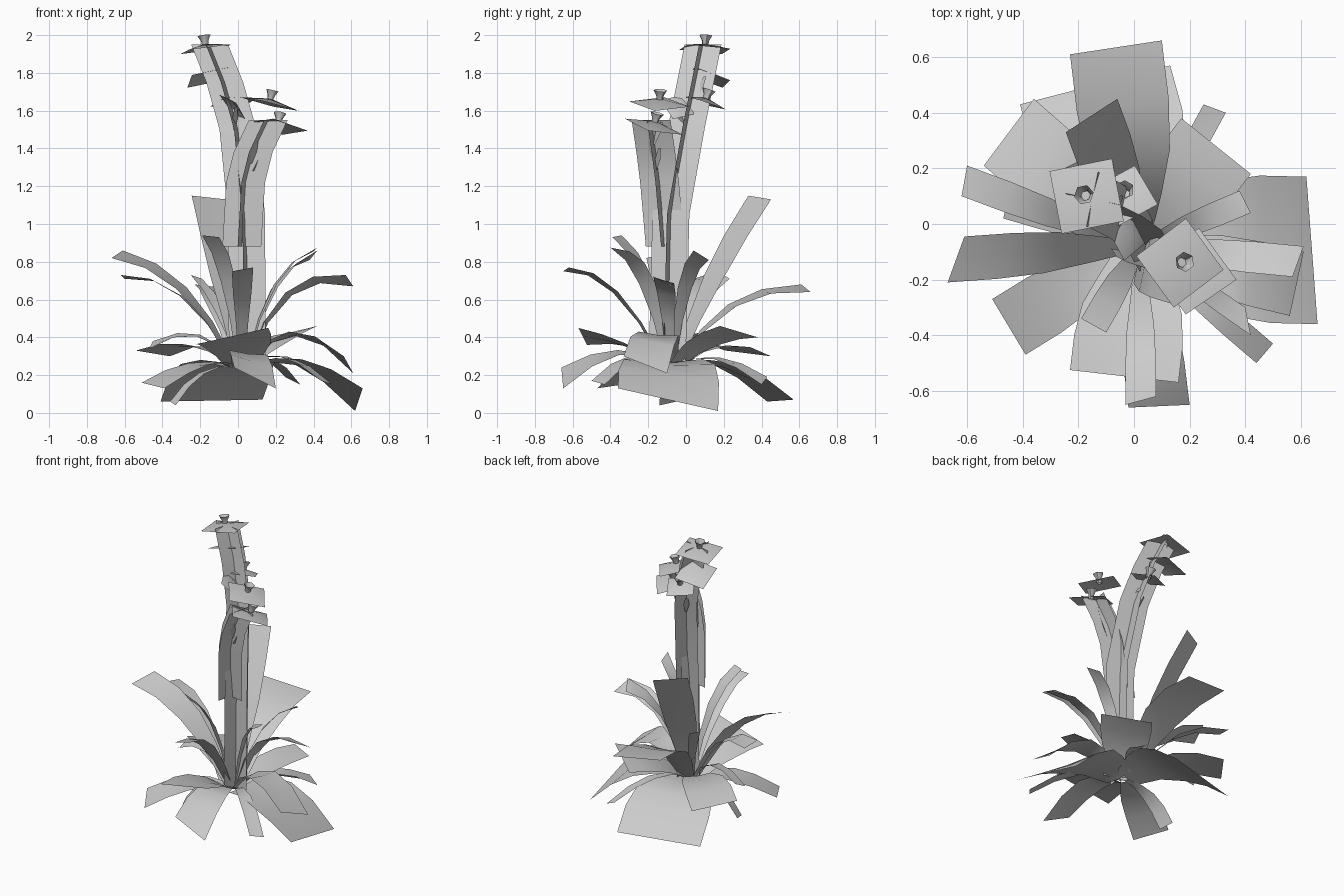
import bpy, bmesh, math
from mathutils import Vector, Euler

cube = bpy.data.objects.get("Cube")
if cube:
    bpy.data.objects.remove(cube, do_unlink=True)

grey = bpy.data.materials.new("plain_grey")
grey.use_nodes = True
grey.diffuse_color = (0.6, 0.6, 0.6, 1)
grey.node_tree.nodes["Principled BSDF"].inputs["Base Color"].default_value = (0.6, 0.6, 0.6, 1)


def finish(name, bm):
    mesh = bpy.data.meshes.new(name)
    bm.to_mesh(mesh)
    bm.free()
    mesh.materials.append(grey)
    for p in mesh.polygons:
        p.use_smooth = True
    obj = bpy.data.objects.new(name, mesh)
    bpy.context.collection.objects.link(obj)


def sheet(name, rows):
    """Skin a grid of points, one row per cross-section."""
    bm = bmesh.new()
    grid = [[bm.verts.new(p) for p in row] for row in rows]
    for r0, r1 in zip(grid, grid[1:]):
        for i in range(len(r0) - 1):
            bm.faces.new((r0[i], r0[i + 1], r1[i + 1], r1[i]))
    finish(name, bm)


def leaf(name, a, b, mid_z, mid_at=0.45, base_z=0.25, root=0.3, steps=4):
    """Arching strip from the crown to the tip edge a-b."""
    a, b = Vector(a), Vector(b)
    tip, side = (a + b) / 2, (b - a) / 2
    start = Vector((0.02, -0.08, base_z))
    start += (Vector((tip.x, tip.y, base_z)) - start) * 0.06
    mid = start.lerp(tip, mid_at)
    mid.z = mid_z
    ctrl = mid * 2 - (start + tip) / 2
    rows = []
    for i in range(steps + 1):
        t = i / steps
        c = start * (1 - t) ** 2 + ctrl * 2 * t * (1 - t) + tip * t * t
        w = side * (root + (1 - root) * min(1, t * 1.7))
        w.z *= t * t
        sag = Vector((0, 0, -0.15 * w.length * (1 - t)))
        rows.append([c - w, c + sag, c + w])
    sheet(name, rows)


# Tall upright leaves
leaf("tall_leaf_back", (-0.245, 0.33, 1.15), (-0.06, 0.45, 1.13), 0.72)
leaf("tall_leaf_front_right", (-0.19, -0.34, 0.94), (-0.10, -0.39, 0.93), 0.7, 0.4)
leaf("tall_leaf_front_left", (0.42, -0.40, 0.875), (0.40, -0.30, 0.855), 0.68, 0.42)
leaf("tall_leaf_left", (0.38, 0.12, 0.81), (0.42, 0.04, 0.86), 0.66, 0.42)
leaf("tall_leaf_right", (-0.67, -0.21, 0.82), (-0.61, -0.045, 0.86), 0.66, 0.45)
leaf("tall_leaf_front", (-0.03, -0.65, 0.75), (0.08, -0.62, 0.77), 0.64, 0.5)
leaf("tall_leaf_back_right", (-0.25, 0.2, 0.73), (-0.19, 0.23, 0.71), 0.54)

# Arching middle leaves
leaf("arched_leaf_back", (-0.23, 0.61, 0.68), (0.10, 0.66, 0.64), 0.57, 0.42)
leaf("arched_leaf_left", (0.57, -0.19, 0.73), (0.61, -0.08, 0.67), 0.63, 0.4)
leaf("arched_leaf_right", (-0.62, 0.1, 0.73), (-0.6, 0.21, 0.71), 0.62, 0.48)
leaf("arched_leaf_front", (-0.23, -0.525, 0.36), (0.16, -0.57, 0.45), 0.36, root=0.45)
leaf("arched_leaf_front_left", (0.56, -0.33, 0.3), (0.61, -0.1, 0.21), 0.42, root=0.4)
leaf("arched_leaf_back_left", (0.17, 0.38, 0.40), (0.42, 0.18, 0.46), 0.37, root=0.35)

# Broad drooping leaves of the lower ring
leaf("broad_leaf_left", (0.66, -0.36, 0.13), (0.62, 0.17, 0.01), 0.27, 0.45, root=0.4)
leaf("broad_leaf_front", (-0.02, -0.66, 0.24), (0.2, -0.65, 0.13), 0.32, root=0.5)
leaf("broad_leaf_front_right", (-0.51, -0.27, 0.16), (-0.39, -0.47, 0.13), 0.26)
leaf("broad_leaf_back", (-0.41, 0.43, 0.06), (0.13, 0.57, 0.07), 0.26, root=0.4)
leaf("broad_leaf_back_right", (-0.54, 0.21, 0.33), (-0.36, 0.45, 0.3), 0.36)
leaf("low_leaf_back_left", (0.25, 0.43, 0.19), (0.33, 0.40, 0.15), 0.29)
leaf("low_leaf_corner", (0.44, -0.5, 0.17), (0.5, -0.43, 0.15), 0.3)
leaf("low_leaf_right", (-0.36, -0.05, 0.06), (-0.33, -0.14, 0.04), 0.21, 0.55)
leaf("low_leaf_side", (-0.47, 0.02, 0.34), (-0.45, 0.1, 0.38), 0.41)


# Flower stalks: two crossed upright sheets following a bent line
def stalk(name, path, half):
    turn = math.radians(12)
    wide = Vector((math.cos(turn), -math.sin(turn), 0)) * half
    deep = Vector((math.sin(turn), math.cos(turn), 0)) * half
    for label, d in (("wide", wide), ("deep", deep)):
        sheet(name + "_" + label, [[Vector(p) - d, Vector(p) + d] for p in path])


stalk("tall_stalk", [(0.05, -0.1, 0.25), (0.045, -0.08, 1.05), (0, 0, 1.5),
                     (-0.07, 0.05, 1.75), (-0.15, 0.09, 1.95)], 0.1)
stalk("short_stalk", [(0.02, -0.11, 0.88), (0.04, -0.14, 1.22), (0.08, -0.16, 1.38),
                      (0.16, -0.185, 1.55)], 0.105)


# Four-cornered blossoms with a small six-sided cup
def blossom(name, pos, half, spin, tilt, cup=True, rise=0.03):
    turn = Euler((tilt[0], tilt[1], spin), "XYZ").to_matrix()
    pos = Vector(pos)
    bm = bmesh.new()
    top = bm.verts.new(pos + turn @ Vector((0, 0, rise)))
    rim = [bm.verts.new(pos + turn @ Vector((x * half, y * half, 0)))
           for x, y in ((1, 1), (-1, 1), (-1, -1), (1, -1))]
    for i in range(4):
        bm.faces.new((top, rim[i], rim[(i + 1) % 4]))
    finish(name + "_petals", bm)
    if cup:
        rows = []
        for r, z in ((0.016, 0.01), (0.02, 0.045), (0.036, 0.075)):
            rows.append([pos + turn @ Vector((r * math.cos(k * math.pi / 3),
                                              r * math.sin(k * math.pi / 3), z))
                         for k in range(7)])
        sheet(name + "_cup", rows)


blossom("top_blossom", (-0.17, 0.1, 1.925), 0.115, 0.2, (-0.1, -0.12))
blossom("upper_blossom", (-0.16, 0.12, 1.775), 0.1, 0.2, (-0.35, -0.2), False)
blossom("middle_blossom", (-0.03, 0.1, 1.64), 0.085, 0.5, (-0.3, 0.1))
blossom("short_top_blossom", (0.165, -0.14, 1.635), 0.115, 0.65, (0.1, 0.22))
blossom("short_low_blossom", (0.21, -0.17, 1.515), 0.115, 0.6, (-0.1, 0.28))
blossom("inner_blossom", (-0.03, -0.04, 1.62), 0.07, 0.7, (0.3, 0.8), False)


# Small bracts along the stalks
def bract(name, low, high, w):
    low, high, d = Vector(low), Vector(high), Vector((w, w, 0))
    mid = low.lerp(high, 0.55)
    sheet(name, [[low - d * 0.3, low + d * 0.3], [mid - d, mid + d], [high - d * 0.5, high + d * 0.5]])


for i, (x, y, z, dx, dy) in enumerate(((-0.06, 0.05, 1.66, 0.01, 0.05), (-0.02, 0.0, 1.5, 0.01, -0.06),
                                       (0.0, 0.0, 1.42, -0.04, 0.05), (0.08, -0.16, 1.28, 0.08, 0.02),
                                       (0.07, -0.16, 1.32, 0.03, -0.04), (0.14, -0.17, 1.42, 0.06, 0.04))):
    bract("bract_%d" % (i + 1), (x, y, z), (x + dx, y + dy, z + 0.12), 0.014)
